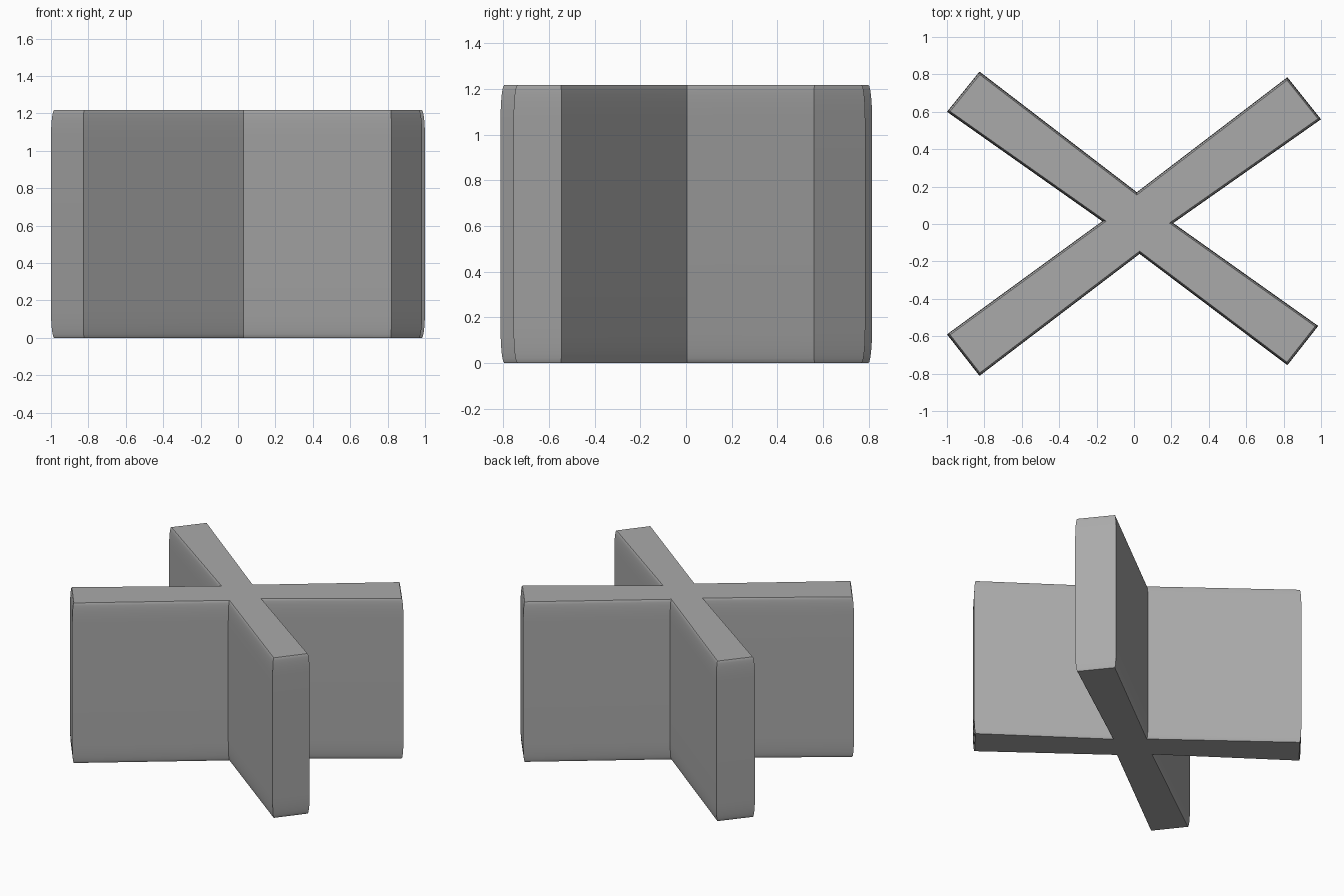
import bpy, bmesh, math
from mathutils import Vector

if "Cube" in bpy.data.objects:
    bpy.data.objects.remove(bpy.data.objects["Cube"])

HEIGHT = 1.217     # overall height
EASE = 0.15        # height of the eased band at top and bottom
INSET = 0.012      # how far the sides pull in at top and bottom
STEPS = 6

# Cross-shaped outline, counter-clockwise
outline = [Vector(p) for p in [
    (-0.826, 0.815), (-1.0, 0.60), (-0.17, 0.015), (-1.0, -0.59),
    (-0.826, -0.812), (0.03, -0.16), (0.82, -0.755), (0.985, -0.545),
    (0.21, 0.005), (1.0, 0.56), (0.82, 0.785), (0.015, 0.17)]]


def inset(points, d):
    """Move every edge of the outline inward by d, with mitred corners."""
    result = []
    for i, p in enumerate(points):
        a = (p - points[i - 1]).normalized()
        b = (points[(i + 1) % len(points)] - p).normalized()
        na, nb = Vector((-a.y, a.x)), Vector((-b.y, b.x))
        result.append(p + (na + nb) * d / (1 + na.dot(nb)))
    return result


# Side profile: (height, inset) with a gentle curve at both ends
lower = []
for i in range(STEPS + 1):
    t = math.pi / 2 * i / STEPS
    lower.append((EASE * (1 - math.cos(t)), INSET * (1 - math.sin(t))))
profile = lower + [(HEIGHT - z, d) for z, d in reversed(lower)]

# Crossed walls as one stacked body
bm = bmesh.new()
rings = [[bm.verts.new((p.x, p.y, z)) for p in inset(outline, d)]
         for z, d in profile]
n = len(outline)
for r0, r1 in zip(rings, rings[1:]):
    for i in range(n):
        j = (i + 1) % n
        bm.faces.new((r0[i], r0[j], r1[j], r1[i]))
bm.faces.new(rings[-1])
bm.faces.new(list(reversed(rings[0])))
bmesh.ops.recalc_face_normals(bm, faces=bm.faces)

mesh = bpy.data.meshes.new("crossed_walls")
bm.to_mesh(mesh)
bm.free()
body = bpy.data.objects.new("crossed_walls", mesh)
bpy.context.collection.objects.link(body)

grey = bpy.data.materials.new("mid grey")
grey.diffuse_color = (0.4, 0.4, 0.4, 1)
grey.use_nodes = True
grey.node_tree.nodes["Principled BSDF"].inputs["Base Color"].default_value = grey.diffuse_color
mesh.materials.append(grey)

# Soft curve on the walls, crisp corners and rims
bpy.context.view_layer.objects.active = body
body.select_set(True)
bpy.ops.object.shade_smooth_by_angle(angle=math.radians(40))
